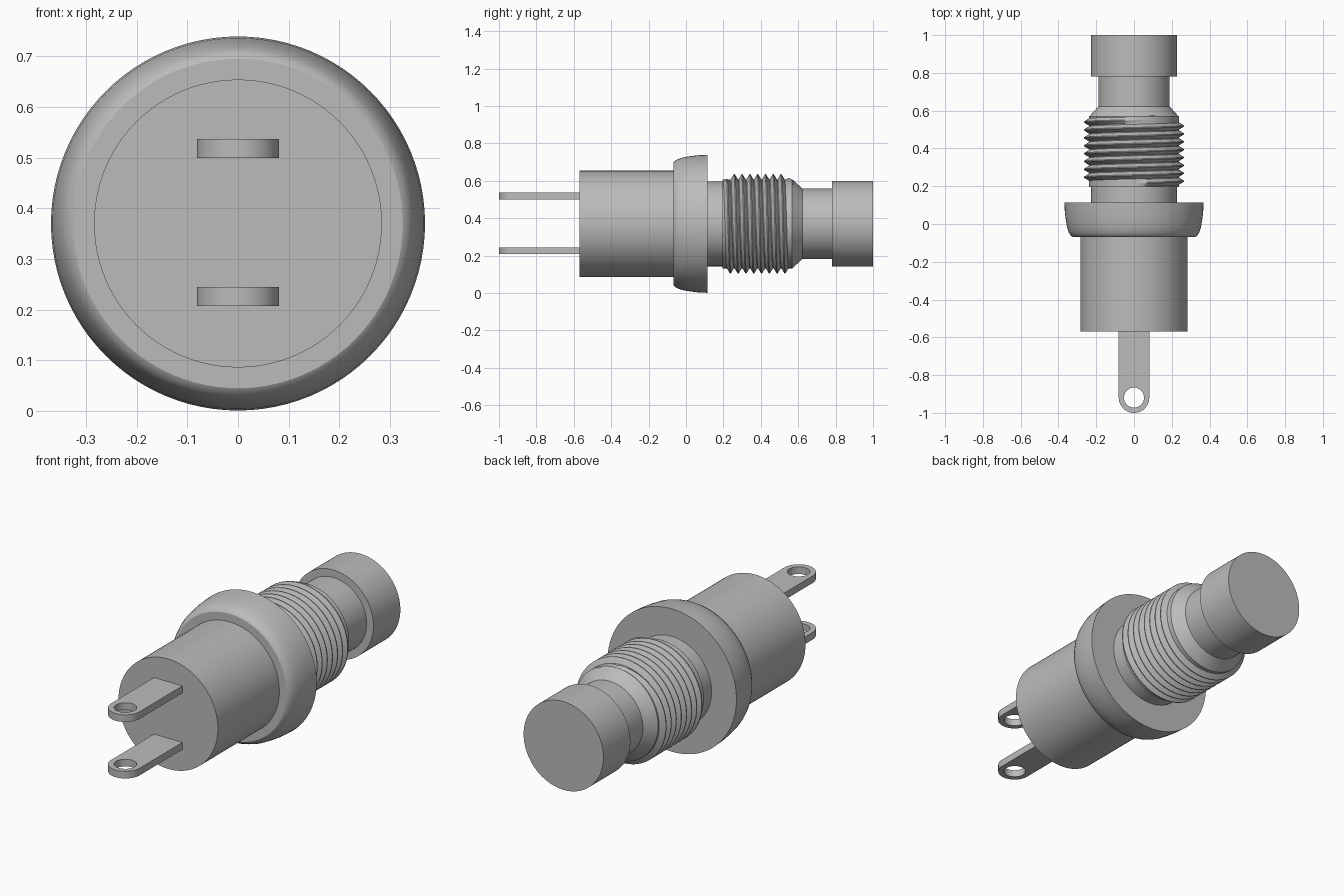
import bpy
import bmesh
from math import sin, cos, pi, radians

if "Cube" in bpy.data.objects:
    bpy.data.objects.remove(bpy.data.objects["Cube"], do_unlink=True)

AXIS_Z = 0.37
SEGMENTS = 96

grey = bpy.data.materials.new("plain grey")
grey.use_nodes = True
colour = (0.5, 0.5, 0.5, 1)
grey.diffuse_color = colour
grey.node_tree.nodes["Principled BSDF"].inputs["Base Color"].default_value = colour


def finish(obj):
    """Assign the colour and smooth the rounded faces."""
    obj.data.materials.clear()
    obj.data.materials.append(grey)
    bpy.ops.object.select_all(action="DESELECT")
    obj.select_set(True)
    bpy.context.view_layer.objects.active = obj
    bpy.ops.object.shade_smooth_by_angle(angle=radians(30))


def mesh_object(name, bm):
    bmesh.ops.recalc_face_normals(bm, faces=bm.faces)
    mesh = bpy.data.meshes.new(name)
    bm.to_mesh(mesh)
    bm.free()
    obj = bpy.data.objects.new(name, mesh)
    bpy.context.collection.objects.link(obj)
    obj.location.z = AXIS_Z
    finish(obj)
    return obj


def around(y, r, t):
    """Point at radius r and angle t about the long axis."""
    return (r * sin(t), y, r * cos(t))


def lathe(name, profile):
    """Closed solid turned about the y axis from (y, radius) points."""
    bm = bmesh.new()
    rings = [[bm.verts.new(around(y, r, 2 * pi * i / SEGMENTS)) for i in range(SEGMENTS)]
             for y, r in profile]
    for a, b in zip(rings, rings[1:]):
        for i in range(SEGMENTS):
            j = (i + 1) % SEGMENTS
            bm.faces.new((a[i], a[j], b[j], b[i]))
    bm.faces.new(rings[0])
    bm.faces.new(rings[-1])
    return mesh_object(name, bm)


# Turned parts
lathe("rear_body", [(-0.57, 0.284), (-0.06, 0.284)])
lathe("flange", [(-0.068, 0.325), (-0.062, 0.335), (-0.045, 0.345), (-0.02, 0.354),
                 (0.02, 0.361), (0.06, 0.366), (0.115, 0.369)])
lathe("neck", [(0.1, 0.227), (0.21, 0.227)])
lathe("threaded_core", [(0.195, 0.238), (0.568, 0.238), (0.622, 0.189)])
lathe("plunger_shaft", [(0.6, 0.189), (0.79, 0.189)])
lathe("push_cap", [(0.78, 0.228), (1.0, 0.228)])


# Right-handed screw thread, fading out at the chamfer
def thread(name, start, end, pitch, root, crest):
    bm = bmesh.new()
    steps = 64
    total = int((end - start) / pitch * steps)
    half = pitch * 0.46
    rows = []
    for i in range(total + 1):
        t = 2 * pi * i / steps
        y = start + half + (end - start - 2 * half) * i / total
        fade = min(1, i / 6, (total - i) / 16)
        tip = root + (crest - root) * fade
        section = [(-half, root), (-half * 0.12, tip), (half * 0.12, tip), (half, root)]
        rows.append([bm.verts.new(around(y + dy, r, t)) for dy, r in section])
    for a, b in zip(rows, rows[1:]):
        for k in range(4):
            m = (k + 1) % 4
            bm.faces.new((a[k], a[m], b[m], b[k]))
    bm.faces.new(rows[0])
    bm.faces.new(rows[-1])
    return mesh_object(name, bm)


thread("screw_thread", 0.195, 0.575, 0.047, 0.234, 0.265)


# Solder tabs: round-ended strips with an eyelet
def solder_tab(name, z):
    width, hole, eye_y = 0.081, 0.053, -0.919
    arc = [pi + pi * i / 32 for i in range(33)]
    outline = [(width * cos(a), eye_y + width * sin(a)) for a in arc]
    outline += [(width, -0.56), (-width, -0.56)]
    eyelet = [(hole * cos(2 * pi * i / 48), eye_y + hole * sin(2 * pi * i / 48))
              for i in range(48)]
    curve = bpy.data.curves.new(name, "CURVE")
    curve.dimensions = "2D"
    curve.fill_mode = "BOTH"
    curve.extrude = 0.0185
    for points in (outline, eyelet):
        spline = curve.splines.new("POLY")
        spline.points.add(len(points) - 1)
        for p, (x, y) in zip(spline.points, points):
            p.co = (x, y, 0, 1)
        spline.use_cyclic_u = True
    obj = bpy.data.objects.new(name, curve)
    bpy.context.collection.objects.link(obj)
    obj.location.z = z
    bpy.ops.object.select_all(action="DESELECT")
    obj.select_set(True)
    bpy.context.view_layer.objects.active = obj
    bpy.ops.object.convert(target="MESH")
    obj = bpy.context.view_layer.objects.active
    bm = bmesh.new()
    bm.from_mesh(obj.data)
    bmesh.ops.remove_doubles(bm, verts=bm.verts, dist=0.0001)
    bmesh.ops.recalc_face_normals(bm, faces=bm.faces)
    bm.to_mesh(obj.data)
    bm.free()
    finish(obj)


for side, name in ((1, "upper_solder_tab"), (-1, "lower_solder_tab")):
    solder_tab(name, AXIS_Z + 0.002 + side * 0.146)
